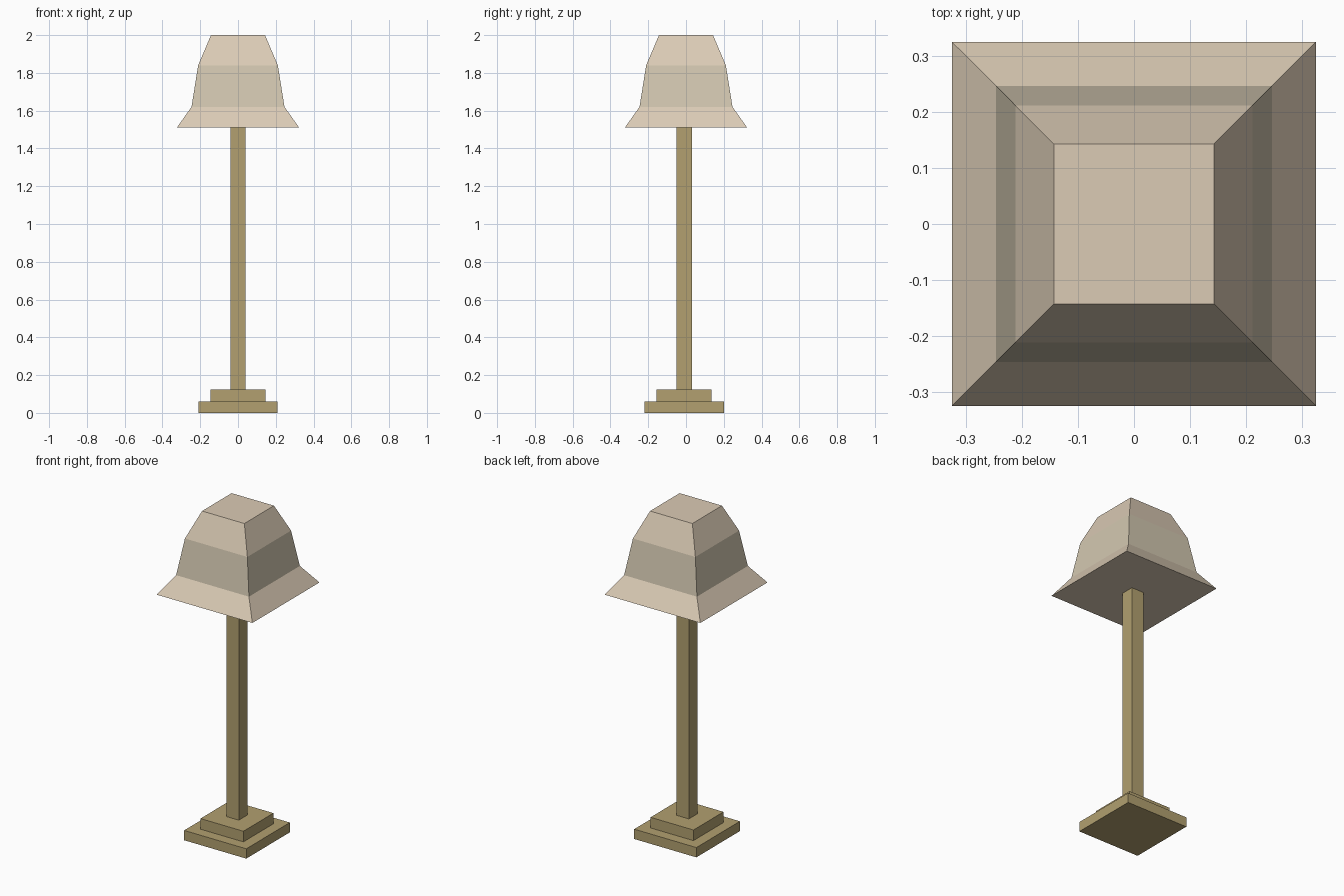
import bpy, bmesh

if "Cube" in bpy.data.objects:
    bpy.data.objects.remove(bpy.data.objects["Cube"])


def material(name, color):
    mat = bpy.data.materials.new(name)
    mat.diffuse_color = (*color, 1)
    mat.use_nodes = True
    mat.node_tree.nodes["Principled BSDF"].inputs["Base Color"].default_value = mat.diffuse_color
    return mat


wood = material("lamp_wood", (0.445, 0.352, 0.162))
cloth = material("shade_cloth", (0.708, 0.597, 0.462))
cloth_mid = material("shade_cloth_middle", (0.645, 0.571, 0.434))


def square_loft(name, profile, y, mats, band_mats):
    """Stack square rings given as (half width, z) and cap both ends."""
    bm = bmesh.new()
    rings = [[bm.verts.new((sx * h, y + sy * h, z))
              for sx, sy in ((-1, -1), (1, -1), (1, 1), (-1, 1))]
             for h, z in profile]
    for lo, hi, m in zip(rings, rings[1:], band_mats):
        for i in range(4):
            j = (i + 1) % 4
            bm.faces.new((lo[i], lo[j], hi[j], hi[i])).material_index = m
    bm.faces.new(rings[0][::-1])
    bm.faces.new(rings[-1])
    mesh = bpy.data.meshes.new(name)
    bm.to_mesh(mesh)
    bm.free()
    for m in mats:
        mesh.materials.append(m)
    obj = bpy.data.objects.new(name, mesh)
    bpy.context.collection.objects.link(obj)
    return obj


# Stepped base and post, set slightly forward of the shade
for name, half, z0, z1 in (("base_lower_step", 0.21, 0.0, 0.06),
                           ("base_upper_step", 0.145, 0.06, 0.125),
                           ("post", 0.041, 0.125, 1.51)):
    square_loft(name, [(half, z0), (half, z1)], -0.01, [wood], [0])

# Four-sided flared lampshade, closed top and bottom
square_loft("lampshade",
            [(0.324, 1.51), (0.246, 1.62), (0.211, 1.84), (0.143, 2.0)],
            0.0, [cloth, cloth_mid], [0, 1, 0])
